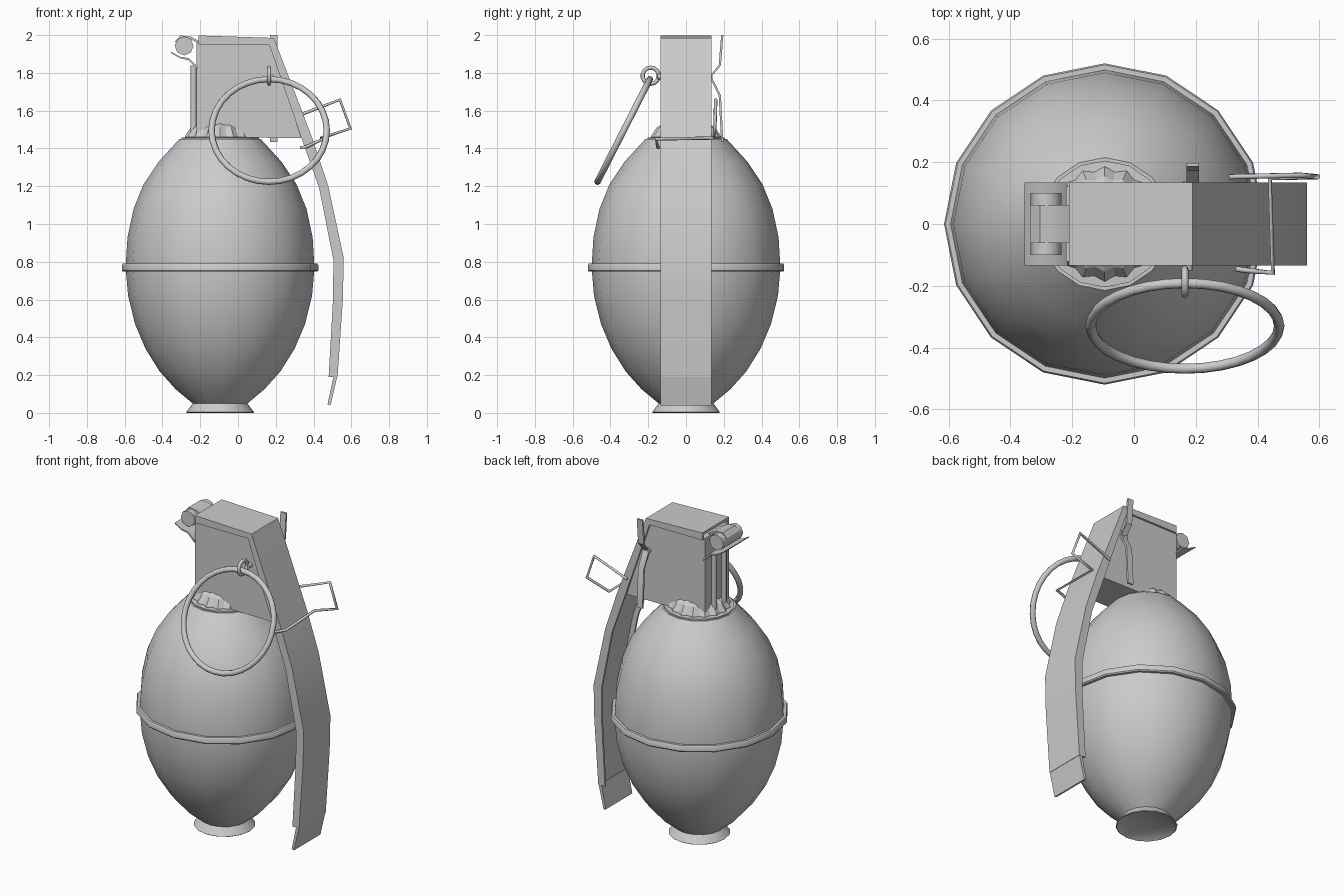
import bpy, bmesh, math
from mathutils import Vector

if "Cube" in bpy.data.objects:
    bpy.data.objects.remove(bpy.data.objects["Cube"])

CX = -0.095  # axis of the egg-shaped body


def finish(ob, angle=35):
    bpy.ops.object.select_all(action='DESELECT')
    ob.select_set(True)
    bpy.context.view_layer.objects.active = ob
    bpy.ops.object.shade_smooth_by_angle(angle=math.radians(angle))
    return ob


def make(name, verts, faces, angle=35):
    me = bpy.data.meshes.new(name)
    me.from_pydata(verts, [], faces)
    bm = bmesh.new()
    bm.from_mesh(me)
    bmesh.ops.recalc_face_normals(bm, faces=bm.faces)
    bm.to_mesh(me)
    bm.free()
    ob = bpy.data.objects.new(name, me)
    bpy.context.collection.objects.link(ob)
    return finish(ob, angle)


def lathe(name, profile, n=16, closed=False, flute=0.0, angle=35):
    """Revolve (r, z) pairs about the body axis; flute shrinks every other column."""
    verts, faces = [], []
    for r, z in profile:
        for i in range(n):
            a = 2 * math.pi * i / n
            k = r * (1 - flute * (i % 2))
            verts.append((CX + k * math.cos(a), k * math.sin(a), z))
    m = len(profile)
    for j in range(m if closed else m - 1):
        p, q = j * n, (j + 1) % m * n
        for i in range(n):
            k = (i + 1) % n
            faces.append((p + i, p + k, q + k, q + i))
    if not closed:
        faces += [tuple(range(n)), tuple(range((m - 1) * n, m * n))]
    return make(name, verts, faces, angle)


def band(name, outer, inner, y0, y1):
    """Solid between two side-view (x, z) paths, running from y0 to y1."""
    verts, faces = [], []
    for (a, b), (c, d) in zip(outer, inner):
        verts += [(a, y0, b), (a, y1, b), (c, y1, d), (c, y0, d)]
    for s in range(len(outer) - 1):
        for i in range(4):
            k = (i + 1) % 4
            faces.append((4 * s + i, 4 * s + k, 4 * s + 4 + k, 4 * s + 4 + i))
    e = 4 * len(outer)
    faces += [(0, 1, 2, 3), (e - 4, e - 3, e - 2, e - 1)]
    return make(name, verts, faces)


def wire(name, pts, r):
    cu = bpy.data.curves.new(name, 'CURVE')
    cu.dimensions = '3D'
    cu.bevel_depth = r
    cu.bevel_resolution = 1
    cu.use_fill_caps = True
    sp = cu.splines.new('POLY')
    sp.points.add(len(pts) - 1)
    for p, co in zip(sp.points, pts):
        p.co = (*co, 1)
    ob = bpy.data.objects.new(name, cu)
    bpy.context.collection.objects.link(ob)
    return ob


def torus(name, loc, rot, R, r, n=28):
    bpy.ops.mesh.primitive_torus_add(location=loc, rotation=rot, major_radius=R,
                                     minor_radius=r, major_segments=n, minor_segments=8)
    ob = bpy.context.object
    ob.name = name
    return finish(ob, 50)


def cylinder(name, loc, rot, r, depth, n=8):
    bpy.ops.mesh.primitive_cylinder_add(vertices=n, radius=r, depth=depth,
                                        location=loc, rotation=rot)
    ob = bpy.context.object
    ob.name = name
    return finish(ob, 50)


# Egg body with flared foot and recessed underside
lathe("body", [(0.14, 0.02), (0.175, 0.0), (0.18, 0.004), (0.145, 0.05), (0.235, 0.125),
               (0.32, 0.22), (0.395, 0.34), (0.45, 0.47), (0.487, 0.62), (0.5, 0.77),
               (0.49, 0.93), (0.458, 1.08), (0.405, 1.21), (0.325, 1.33), (0.215, 1.45)])
# Seam band round the middle
lathe("seam_band", [(0.49, 0.748), (0.515, 0.748), (0.52, 0.755), (0.52, 0.782),
                    (0.515, 0.79), (0.49, 0.79)], closed=True)
# Neck collar and fluted dome
lathe("neck_collar", [(0.175, 1.44), (0.205, 1.445), (0.205, 1.458), (0.175, 1.46)], closed=True)
lathe("fluted_dome", [(0.19, 1.44), (0.185, 1.465), (0.155, 1.51), (0.11, 1.54), (0.05, 1.555)],
      n=32, flute=0.08, angle=20)

# Fuse housing under the lever
band("fuse_housing", [(-0.22, 1.96), (0.17, 1.95)], [(-0.22, 1.46), (0.335, 1.455)], -0.122, 0.122)
# Striker ribs on the rear face
for i, y in enumerate((-0.05, 0.05)):
    cylinder(f"rear_rib_{i}", (-0.235, y, 1.65), (0, 0, 0), 0.016, 0.38)

# Safety lever: plate plus two side lips and an end tab
outer = [(-0.21, 1.998), (0.19, 1.985), (0.395, 1.45), (0.478, 1.2), (0.56, 0.82),
         (0.555, 0.6), (0.527, 0.19)]
inner = [(-0.21, 1.95), (0.165, 1.95), (0.345, 1.43), (0.43, 1.19), (0.505, 0.81),
         (0.503, 0.6), (0.48, 0.19)]
sheet = [(a + (c - a) * 0.35, b + (d - b) * 0.35) for (a, b), (c, d) in zip(outer, inner)]
band("lever_plate", outer, sheet, -0.134, 0.134)
for side, s in (("front", -1), ("back", 1)):
    band(f"lever_lip_{side}", outer, inner, s * 0.122, s * 0.135)
band("lever_tab", [(0.527, 0.2), (0.49, 0.04)], [(0.507, 0.2), (0.474, 0.045)], -0.134, 0.134)

# Hinge: pin, curled tongue over it and bent plate under it
cylinder("hinge_pin", (-0.285, 0, 1.943), (math.pi / 2, 0, 0), 0.05, 0.2)
band("hinge_tongue", [(-0.335, 1.965), (-0.305, 1.998), (-0.25, 1.992), (-0.2, 1.965)],
     [(-0.325, 1.957), (-0.3, 1.985), (-0.25, 1.978), (-0.2, 1.95)], -0.062, 0.062)
band("hinge_plate", [(-0.355, 1.912), (-0.305, 1.885), (-0.26, 1.878), (-0.215, 1.835)],
     [(-0.352, 1.904), (-0.305, 1.877), (-0.262, 1.868), (-0.215, 1.82)], -0.134, 0.134)

# Pull ring, eyelet, pin shaft and the splayed ends of the pin
torus("pull_ring", (0.165, -0.33, 1.495), (math.radians(63), 0, 0), 0.305, 0.017, 32)
torus("pin_eyelet", (0.165, -0.187, 1.785), (0, math.pi / 2, 0), 0.043, 0.011, 14)
cylinder("pin_shaft", (0.175, -0.005, 1.78), (math.pi / 2, 0, 0), 0.014, 0.29)
for name, z0, z1 in (("upper", 1.84, 2.0), ("lower", 1.68, 1.435)):
    wedge = [(0.135, 1.78), (0.185, z0), (0.198, z1)]
    verts = [(x, y + t, z) for y, z in wedge for x, t in
             ((0.17, 0), (0.21, 0), (0.21, -0.012), (0.17, -0.012))]
    faces = [(4 * s + i, 4 * s + (i + 1) % 4, 4 * s + 4 + (i + 1) % 4, 4 * s + 4 + i)
             for s in range(2) for i in range(4)] + [(0, 1, 2, 3), (8, 9, 10, 11)]
    make(f"pin_end_{name}", verts, faces)

# Wire safety clip wrapped round the lever
wire("wire_clip", [(0.33, -0.145, 1.405), (0.36, -0.15, 1.408), (0.45, -0.158, 1.45),
                   (0.44, 0.148, 1.455), (0.595, 0.153, 1.505), (0.54, 0.158, 1.658),
                   (0.31, 0.153, 1.57)], 0.009)
